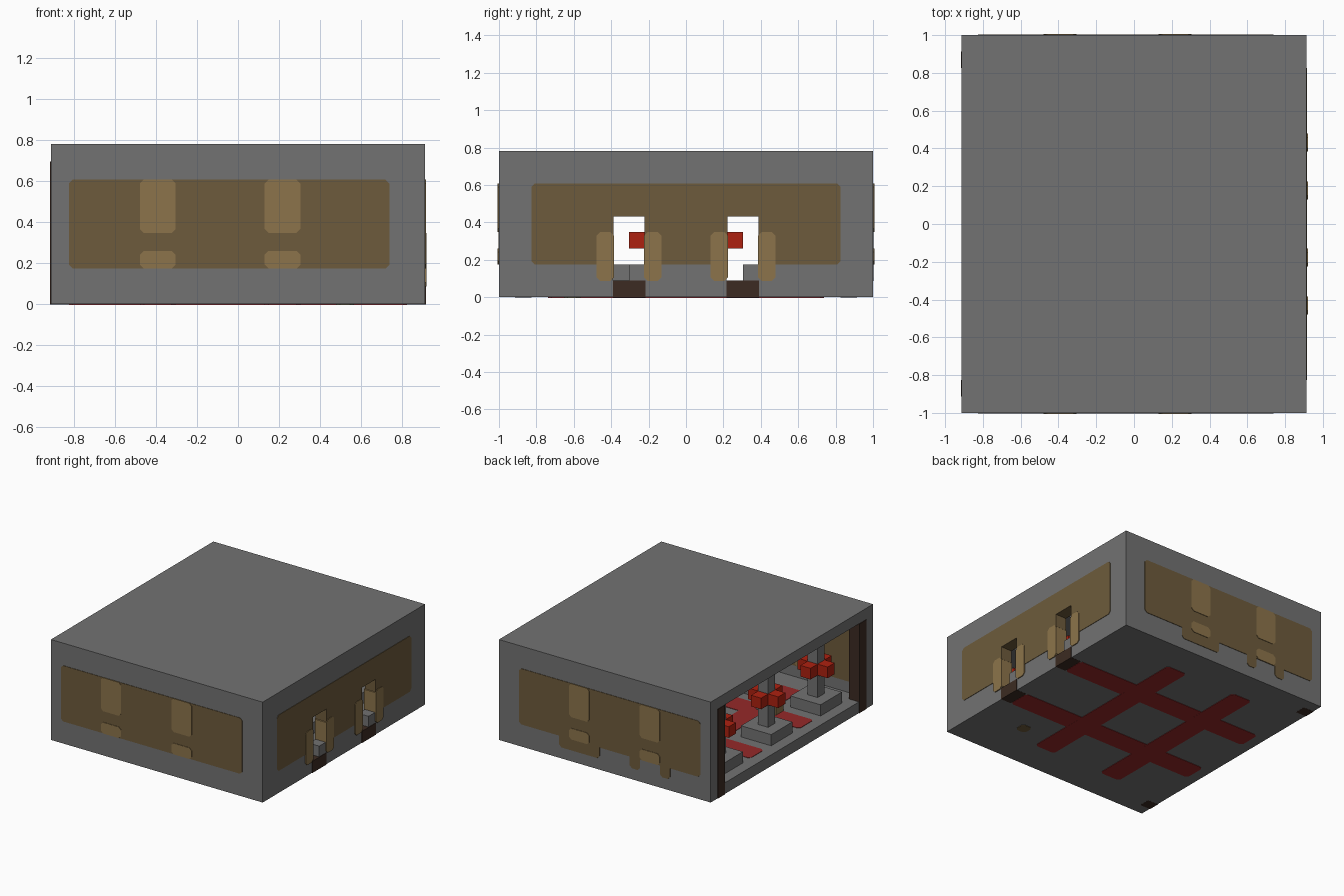
import bpy, bmesh

# Grid unit: the hall is 21 x 23 x 9 units
U = 2 / 23
NX, NY, NZ = 21, 23, 9
SKIN = 0.04      # how far inlays stand out, in grid units
CUT = 0.22       # corner cut of inlays, in grid units

cube = bpy.data.objects.get("Cube")
if cube:
    bpy.data.objects.remove(cube, do_unlink=True)


def material(name, rgb):
    m = bpy.data.materials.new(name)
    m.use_nodes = True
    m.diffuse_color = (*rgb, 1)
    m.node_tree.nodes["Principled BSDF"].inputs["Base Color"].default_value = (*rgb, 1)
    return m


STONE = material("stone grey", (0.17, 0.17, 0.17))
PANEL = material("panel brown", (0.155, 0.105, 0.045))
PLANK = material("plank tan", (0.265, 0.175, 0.07))
DARK = material("dark timber", (0.045, 0.024, 0.016))
RED = material("lamp red", (0.42, 0.015, 0.005))
CARPET = material("carpet red", (0.30, 0.022, 0.022))


def world(p):
    return ((p[0] - NX / 2) * U, (p[1] - NY / 2) * U, p[2] * U)


def finish(name, bm, mat):
    bmesh.ops.recalc_face_normals(bm, faces=bm.faces)
    mesh = bpy.data.meshes.new(name)
    bm.to_mesh(mesh)
    bm.free()
    mesh.materials.append(mat)
    ob = bpy.data.objects.new(name, mesh)
    bpy.context.collection.objects.link(ob)
    return ob


def boxes(name, spans, mat):
    """One object of boxes, each given as low and high grid corners."""
    bm = bmesh.new()
    for lo, hi in spans:
        made = bmesh.ops.create_cube(bm, size=1)["verts"]
        for v in made:
            v.co = world([h if c > 0 else l for c, l, h in zip(v.co, lo, hi)])
    return finish(name, bm, mat)


def inlay(name, axis, depth, rects, mat, skin=SKIN):
    """Corner-cut slabs passing through a wall or floor across one axis."""
    bm = bmesh.new()
    d0, d1 = depth[0] - skin, depth[1] + skin
    for a0, b0, a1, b1 in rects:
        c = CUT
        ring = [(a0 + c, b0), (a1 - c, b0), (a1, b0 + c), (a1, b1 - c),
                (a1 - c, b1), (a0 + c, b1), (a0, b1 - c), (a0, b0 + c)]
        verts = []
        for a, b in ring:
            p = [a, b]
            p.insert(axis, d0)
            verts.append(bm.verts.new(world(p)))
        face = bm.faces.new(verts)
        out = bmesh.ops.extrude_face_region(bm, geom=[face])["geom"]
        move = [0, 0, 0]
        move[axis] = (d1 - d0) * U
        bmesh.ops.translate(bm, vec=move,
                            verts=[g for g in out if isinstance(g, bmesh.types.BMVert)])
    return finish(name, bm, mat)


def carve(ob, cutter):
    mod = ob.modifiers.new("doorways", 'BOOLEAN')
    mod.operation = 'DIFFERENCE'
    mod.solver = 'EXACT'
    mod.object = cutter


# Shell: floor, roof, front and back walls; one side stays open
boxes("floor", [((0, 0, 0), (NX, NY, 1))], STONE)
boxes("roof", [((0, 0, 8), (NX, NY, NZ))], STONE)
boxes("front_wall", [((0, 0, 1), (NX, 1, 8))], STONE)
boxes("back_wall", [((0, 22, 1), (NX, NY, 8))], STONE)
door_wall = boxes("door_wall", [((20, 1, 1), (NX, 22, 8))], STONE)

# Doorways
DOORS = (7, 14)


def door_cutter(name, shrink):
    ob = boxes(name, [((18, y + shrink, 0), (23, y + 2 - shrink, 5 - shrink))
                      for y in DOORS], STONE)
    ob.hide_render = True
    ob.hide_viewport = True
    ob.display_type = 'WIRE'
    return ob


carve(door_wall, door_cutter("door_cutter", 0))
side_panel = inlay("side_panel", 0, (20, 21), [(2, 2, 21, 7)], PANEL)
carve(side_panel, door_cutter("panel_cutter", SKIN))
inlay("door_planks", 0, (20, 21),
      [r for y in DOORS for r in ((y - 1, 1, y + 2 * SKIN, 4),
                                  (y + 2 - 2 * SKIN, 1, y + 3, 4))],
      PLANK, 2 * SKIN)
boxes("door_sills", [((20, y, -0.01), (NX + SKIN, y + 2, 1 + SKIN)) for y in DOORS], DARK)
boxes("door_blocks", [((20, y + 1, 1), (NX, y + 2, 2)) for y in DOORS], STONE)

# Panels and planks of the front and back walls
PATH_X = (5, 12)
for side, y in (("front", 0), ("back", 22)):
    inlay(side + "_panel", 1, (y, y + 1), [(1, 2, 19, 7)], PANEL)
    inlay(side + "_planks", 1, (y, y + 1),
          [r for x in PATH_X for r in ((x, 4, x + 2, 7), (x, 2, x + 2, 3))],
          PLANK, 2 * SKIN)
inlay("back_panel_feet", 1, (22, 23),
      [(4, 1, 5, 3), (7, 1, 8, 3), (11, 1, 15, 3)], PANEL)

# Carpet paths, showing on both sides of the floor
inlay("carpet_along", 2, (0, 1), [(x, 3, x + 2, 20) for x in PATH_X], CARPET)
inlay("carpet_across", 2, (0, 1), [(1, y, 20, y + 2) for y in DOORS], CARPET, SKIN * 0.9)
inlay("floor_spot", 2, (0, 0.5), [(16, 4, 17, 5)], PANEL)

# Timber posts at the open side
boxes("corner_posts", [((-SKIN, y, -0.01), (1, y + 1, 8)) for y in (1, 21)], DARK)

# Pillars with four lamps each
for x in (2, 9, 16):
    for y in (4, 11, 18):
        boxes("pillar_base", [((x - 1, y - 1, 1), (x + 2, y + 2, 2))], STONE)
        boxes("pillar_shaft", [((x, y, 2), (x + 1, y + 1, 8))], STONE)
        boxes("pillar_lamps",
              [((x + i, y + j, 4), (x + i + 1, y + j + 1, 5))
               for i, j in ((1, 0), (-1, 0), (0, 1), (0, -1))], RED)

# Outer lamps of the middle pillar, and the step in the walkway
boxes("outer_lamps", [((9, y, 3), (10, y + 1, 4)) for y in (8, 14)], RED)
boxes("walkway_step", [((5, 7, 1), (6, 8, 2))], STONE)
boxes("walkway_crate", [((4, 7, 1), (5, 8, 2))], PLANK)
